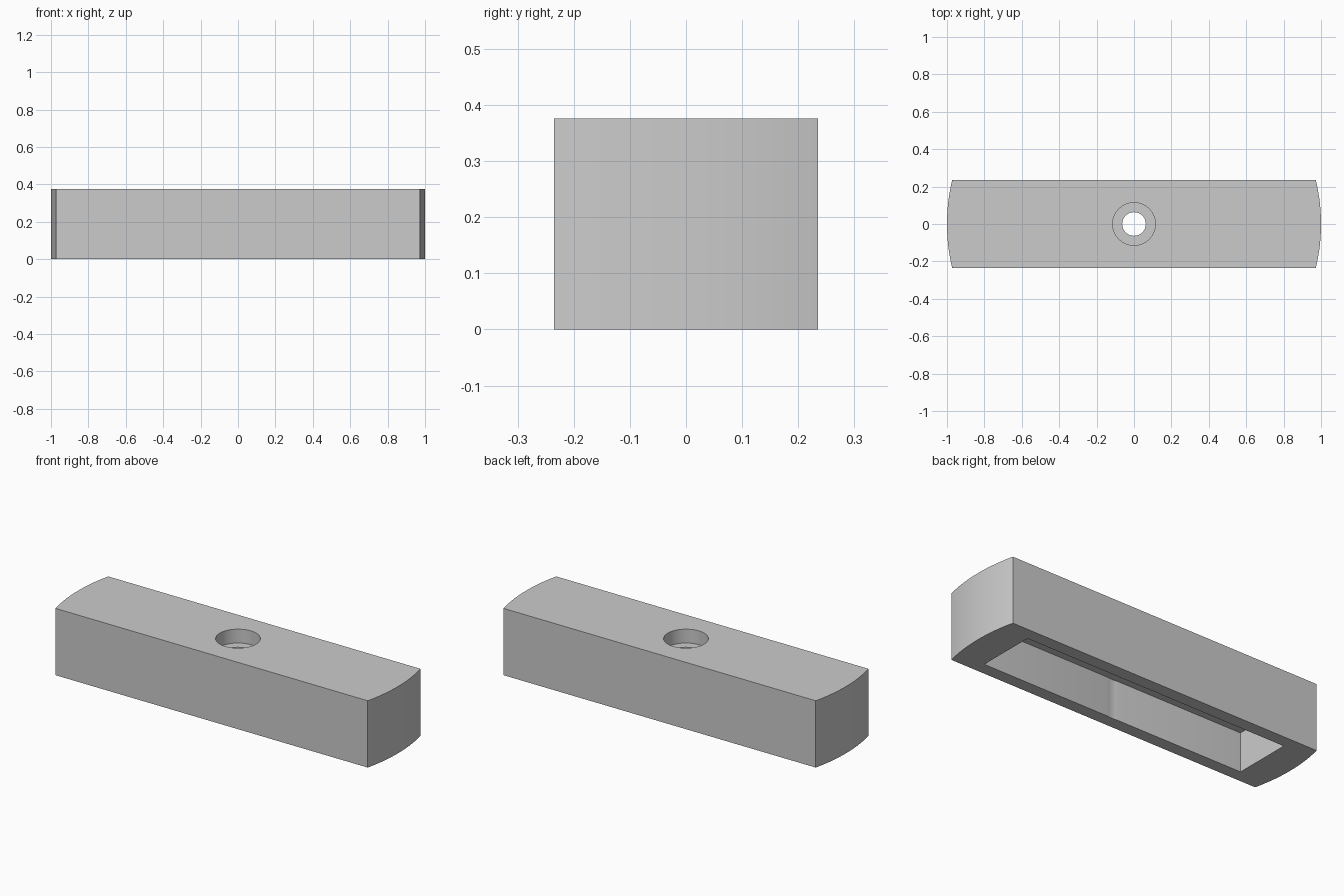
import bpy, bmesh, math

if "Cube" in bpy.data.objects:
    bpy.data.objects.remove(bpy.data.objects["Cube"])

HALF_W, HEIGHT, R_END = 0.235, 0.376, 1.0
POCKET_X, POCKET_Y, POCKET_Z = 0.82, 0.165, 0.22


def prism(name, outline, z0, z1):
    """Extrude a closed xy outline from z0 to z1."""
    bm = bmesh.new()
    face = bm.faces.new([bm.verts.new((x, y, z0)) for x, y in outline])
    top = bmesh.ops.extrude_face_region(bm, geom=[face])["geom"]
    bmesh.ops.translate(bm, vec=(0, 0, z1 - z0),
                        verts=[v for v in top if isinstance(v, bmesh.types.BMVert)])
    bmesh.ops.recalc_face_normals(bm, faces=bm.faces)
    mesh = bpy.data.meshes.new(name)
    bm.to_mesh(mesh)
    bm.free()
    obj = bpy.data.objects.new(name, mesh)
    bpy.context.collection.objects.link(obj)
    return obj


def circle(r, n=64):
    return [(r * math.cos(2 * math.pi * i / n), r * math.sin(2 * math.pi * i / n))
            for i in range(n)]


# Bar with arched ends, both arcs centred on the middle of the bar
a = math.asin(HALF_W / R_END)
arc = [(R_END * math.cos(t), R_END * math.sin(t))
       for t in (-a + 2 * a * i / 24 for i in range(25))]
body = prism("bar_body", arc + [(-x, -y) for x, y in arc], 0, HEIGHT)

# Cutters: underside pocket, round relief in its walls, counterbore, through hole
rect = [(-POCKET_X, -POCKET_Y), (POCKET_X, -POCKET_Y),
        (POCKET_X, POCKET_Y), (-POCKET_X, POCKET_Y)]
cutters = [
    prism("pocket_cutter", rect, -0.1, POCKET_Z),
    prism("relief_cutter", circle(0.168, 128), -0.1, POCKET_Z),
    prism("counterbore_cutter", circle(0.114), HEIGHT - 0.078, HEIGHT + 0.1),
    prism("screw_hole_cutter", circle(0.063), 0.1, HEIGHT + 0.1),
]
bpy.context.view_layer.objects.active = body
body.select_set(True)
for cutter in cutters:
    cutter.hide_render = True
    mod = body.modifiers.new(cutter.name, "BOOLEAN")
    mod.operation, mod.solver, mod.object = "DIFFERENCE", "EXACT", cutter
    bpy.ops.object.modifier_apply(modifier=mod.name)
    bpy.data.objects.remove(cutter)

bpy.ops.object.shade_smooth_by_angle(angle=math.radians(10))
